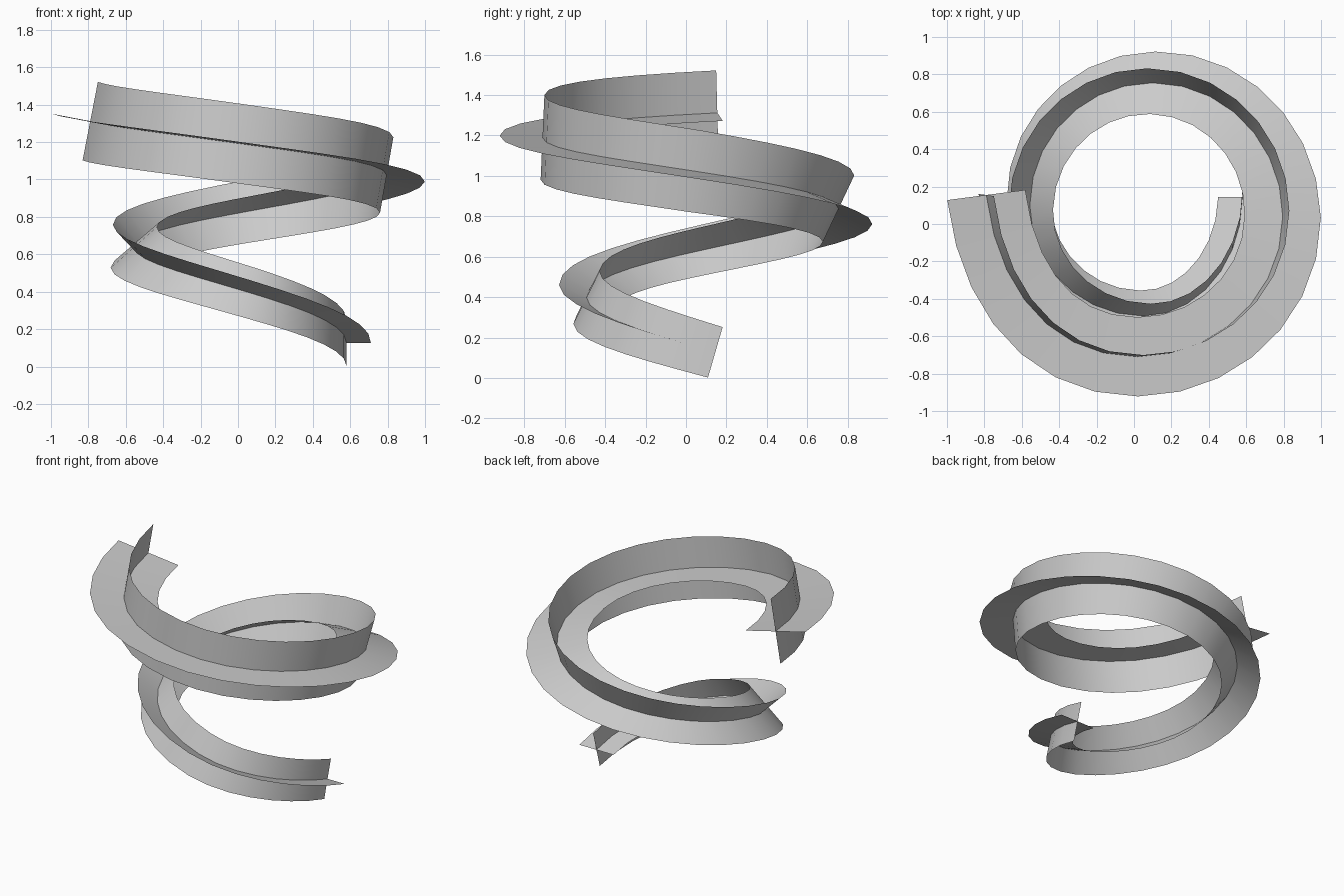
import bpy
from mathutils import Vector

if "Cube" in bpy.data.objects:
    bpy.data.objects.remove(bpy.data.objects["Cube"])

# Spiral path knots: x, y, z, heading (x, y), climb slope, blade half-width
KNOTS = [
    (0.58, 0.145, 0.127, 0, -1, 0.29, 0.130),
    (0.05, -0.492, 0.398, -1, 0, 0.30, 0.151),
    (-0.557, 0.10, 0.637, 0, 1, 0.22, 0.167),
    (0.10, 0.755, 0.838, 1, 0, 0.18, 0.184),
    (0.795, 0.04, 1.024, 0, -1, 0.155, 0.207),
    (0.02, -0.71, 1.19, -1, 0, 0.14, 0.212),
    (-0.79, 0.155, 1.312, -0.12, 0.993, 0.05, 0.214),
]
STEPS = 7


def sample_path():
    """Points, tangents and half-widths along the widening spiral."""
    out = []
    for i, (a, b) in enumerate(zip(KNOTS, KNOTS[1:])):
        p0, p3 = Vector(a[:3]), Vector(b[:3])
        d0, d1 = Vector((a[3], a[4], a[5])), Vector((b[3], b[4], b[5]))
        chord = (p3 - p0).xy
        p1 = p0 + d0 * (0.5523 * chord.dot(d0.xy))
        p2 = p3 - d1 * (0.5523 * chord.dot(d1.xy))
        for k in range(0 if i == 0 else 1, STEPS + 1):
            t = k / STEPS
            s = 1 - t
            p = p0*s**3 + p1*3*s*s*t + p2*3*s*t*t + p3*t**3
            d = (p1-p0)*s*s + (p2-p1)*2*s*t + (p3-p2)*t*t
            out.append((p, d.normalized(), a[6]*s + b[6]*t))
    return out


def blade(name, rows):
    """Thin strip between pairs of edge points."""
    verts = [v for row in rows for v in row]
    faces = [(2*i, 2*i+1, 2*i+3, 2*i+2) for i in range(len(rows) - 1)]
    me = bpy.data.meshes.new(name)
    me.from_pydata(verts, [], faces)
    ob = bpy.data.objects.new(name, me)
    bpy.context.collection.objects.link(ob)
    me.polygons.foreach_set("use_smooth", [True] * len(faces))
    return ob


# Carry a cross-shaped section along the path without added twist
rows_a, rows_b = [], []
u, prev = Vector((1, 0, 0)), None
for p, t, h in sample_path():
    if prev is not None:
        u = prev.rotation_difference(t) @ u
    u = (u - t * u.dot(t)).normalized()
    v = t.cross(u)
    rows_a.append((p - u * h, p + u * h))
    rows_b.append((p - v * h, p + v * h))
    prev = t

# Two crossing blades
blade("spiral_blade_flat", rows_a)
blade("spiral_blade_upright", rows_b)
